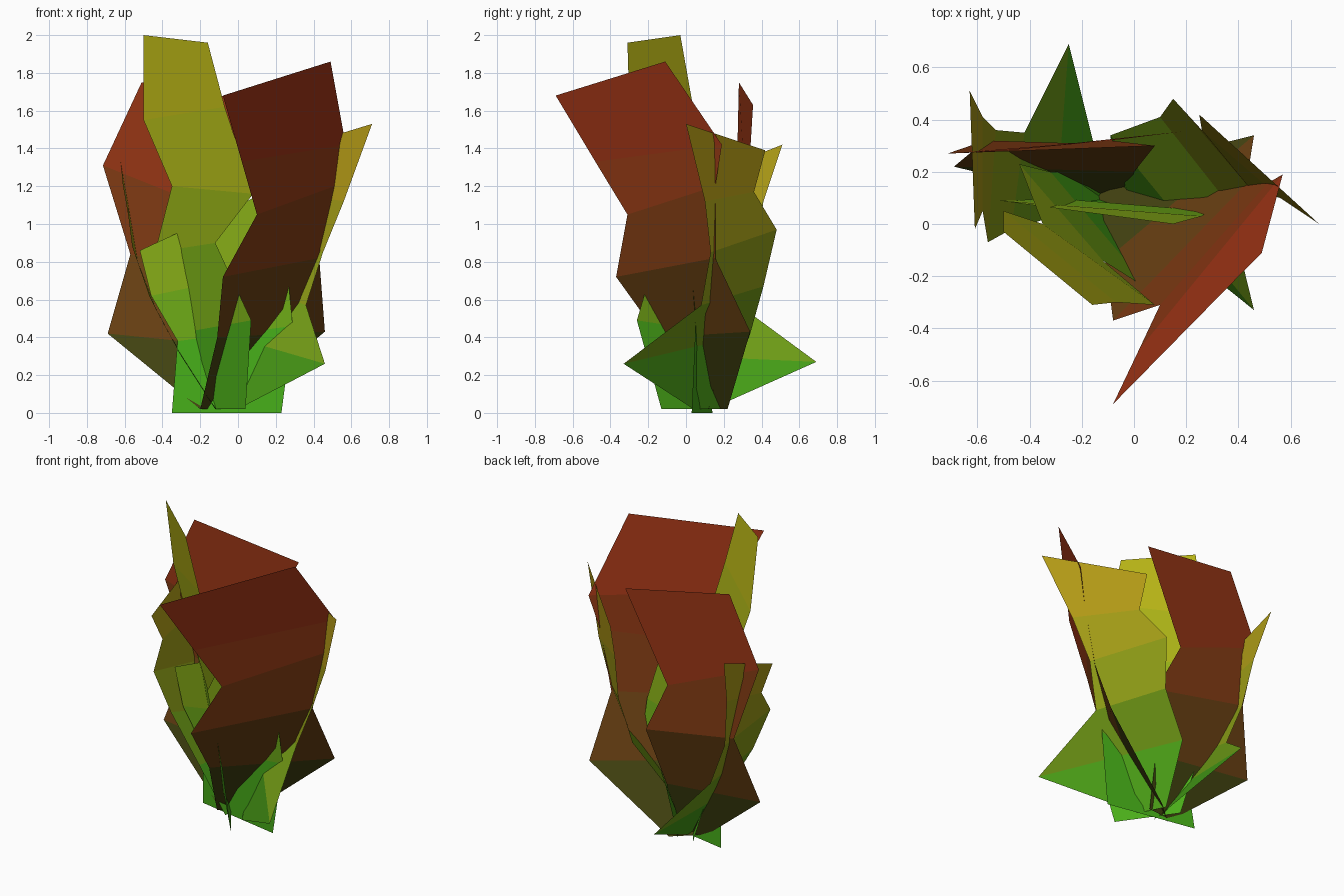
import bpy

RED = ((0.01, 0.06, 0.005), (0.36, 0.035, 0.008))
YELLOW = ((0.0, 0.42, 0.01), (0.48, 0.46, 0.008))
ORANGE = ((0.005, 0.33, 0.008), (0.55, 0.32, 0.008))


def leaf(name, colours, left, right):
    """Creased strip from tip to base, tinted from base to tip."""
    n = len(left)
    verts = [p for pair in zip(left, right) for p in pair]
    faces = [(2 * i, 2 * i + 1, 2 * i + 3, 2 * i + 2) for i in range(n - 1)]
    mesh = bpy.data.meshes.new(name)
    mesh.from_pydata(verts, [], faces)
    base, tip = colours
    for i, face in enumerate(mesh.polygons):
        z = sum(verts[k][2] for k in face.vertices) / 4
        t = min(1.0, z / 1.6)
        mat = bpy.data.materials.new(f"{name}_tint_{i}")
        mat.diffuse_color = [a + (b - a) * t for a, b in zip(base, tip)] + [1.0]
        mesh.materials.append(mat)
        face.material_index = i
    bpy.context.collection.objects.link(bpy.data.objects.new(name, mesh))


# broad red leaf at the front right
leaf("front_red_leaf", RED,
     [(-.08, -.69, 1.68), (.02, -.48, 1.33), (.10, -.31, 1.05),
      (-.08, -.37, .72), (-.11, -.14, .40), (-.20, .07, .02)],
     [(.49, -.11, 1.86), (.57, .19, 1.42), (.51, .155, 1.20),
      (.43, .155, .82), (.46, .34, .43), (-.03, .22, .02)])

# red leaf at the back left
leaf("back_red_leaf", RED,
     [(-.51, .28, 1.75), (-.715, .27, 1.31), (-.57, .32, .84),
      (-.69, .22, .42), (-.20, .10, .02)],
     [(.19, .355, 1.63), (-.09, .32, 1.06), (.08, .30, .72),
      (.00, .20, .35), (-.02, .12, .02)])

# tallest yellow-green leaf in the middle
leaf("tall_green_leaf", YELLOW,
     [(-.50, -.03, 2.0), (-.50, .05, 1.55), (-.35, .00, 1.20),
      (-.44, .23, .85), (-.32, .20, .42), (-.19, .20, .02)],
     [(-.16, -.31, 1.96), (-.07, -.30, 1.62), (.08, -.31, 1.16),
      (-.12, -.14, .90), (.07, -.26, .49), (.04, -.13, .02)])

# short, wide yellow leaf standing across the middle
leaf("wide_yellow_leaf", YELLOW,
     [(-.52, .09, .86), (-.46, .09, .62), (-.32, .10, .38), (-.35, .14, 0)],
     [(.15, .00, 1.17), (.26, .03, .77), (.29, .05, .46), (.23, .03, 0)])

# orange leaf on the right
leaf("right_orange_leaf", ORANGE,
     [(.25, .42, 1.39), (.26, .36, 1.17), (.15, .48, .97),
      (.10, .41, .67), (-.09, .34, .42), (-.08, .20, .02)],
     [(.71, .00, 1.53), (.56, .10, 1.12), (.45, .13, .85),
      (.36, .08, .57), (.46, -.33, .26), (.00, .04, .02)])

# orange leaf on the left
leaf("left_orange_leaf", ORANGE,
     [(-.63, .51, 1.42), (-.58, .41, 1.12), (-.53, .36, .80),
      (-.42, .35, .52), (-.25, .69, .27), (-.11, .13, .02)],
     [(-.61, -.02, 1.21), (-.58, .05, 1.04), (-.56, -.07, .88),
      (-.47, -.02, .62), (-.30, .03, .30), (-.12, .04, .02)])
